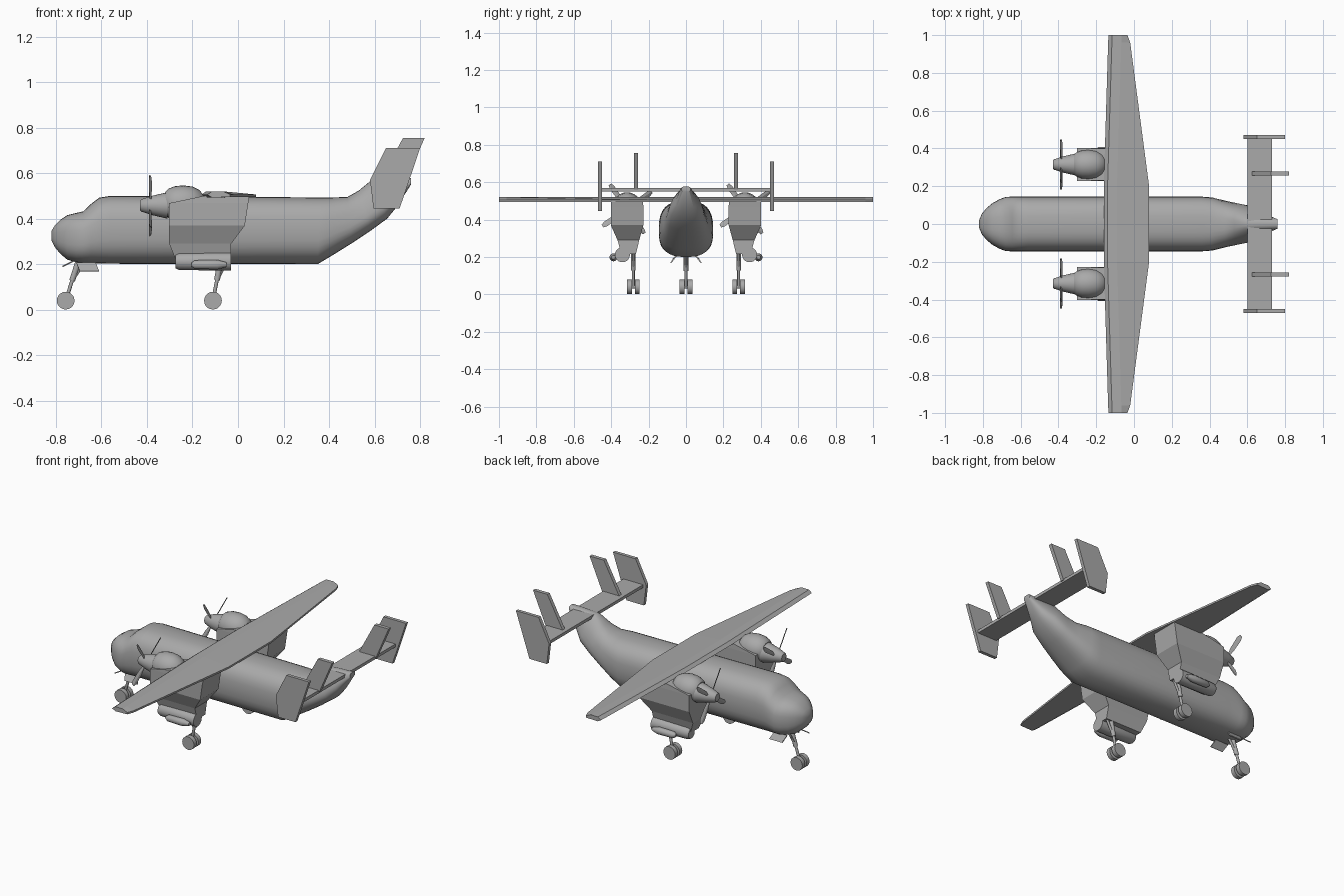
import bpy, bmesh, math
from mathutils import Vector, Matrix

if "Cube" in bpy.data.objects:
    bpy.data.objects.remove(bpy.data.objects["Cube"])

GREY = bpy.data.materials.new("airframe_grey")
GREY.use_nodes = True
COLOUR = (0.4, 0.4, 0.4, 1)
GREY.diffuse_color = COLOUR
GREY.node_tree.nodes["Principled BSDF"].inputs["Base Color"].default_value = COLOUR


def finish(name, bm, smooth=0):
    bmesh.ops.recalc_face_normals(bm, faces=bm.faces)
    mesh = bpy.data.meshes.new(name)
    bm.to_mesh(mesh)
    bm.free()
    mesh.materials.append(GREY)
    obj = bpy.data.objects.new(name, mesh)
    bpy.context.collection.objects.link(obj)
    if smooth:
        bpy.ops.object.select_all(action='DESELECT')
        obj.select_set(True)
        bpy.context.view_layer.objects.active = obj
        bpy.ops.object.shade_smooth_by_angle(angle=math.radians(smooth))
    return obj


def loft(name, rings, smooth=0):
    """Skin a list of equal-length closed rings and cap both ends."""
    bm = bmesh.new()
    loops = [[bm.verts.new(p) for p in ring] for ring in rings]
    n = len(loops[0])
    for a, b in zip(loops, loops[1:]):
        for i in range(n):
            j = (i + 1) % n
            bm.faces.new((a[i], a[j], b[j], b[i]))
    bm.faces.new(loops[0])
    bm.faces.new(loops[-1][::-1])
    return finish(name, bm, smooth)


def plate(name, outline, y, thick):
    """Extrude an x-z outline across y."""
    return loft(name, [[(x, y + s * thick / 2, z) for x, z in outline] for s in (-1, 1)])


def rod(name, start, end, r1, r2=None, sides=12, smooth=40):
    a, b = Vector(start), Vector(end)
    bm = bmesh.new()
    turn = (b - a).to_track_quat('Z', 'Y').to_matrix().to_4x4()
    bmesh.ops.create_cone(bm, cap_ends=True, segments=sides, radius1=r1,
                          radius2=r1 if r2 is None else r2, depth=(b - a).length,
                          matrix=Matrix.Translation((a + b) / 2) @ turn)
    return finish(name, bm, smooth)


def spun(name, profile, y, z, sides=24, smooth=35):
    """Round body along x from (x, radius) pairs."""
    return loft(name, [[(x, y + r * math.cos(i * math.tau / sides),
                         z + r * math.sin(i * math.tau / sides)) for i in range(sides)]
                       for x, r in profile], smooth)


# Fuselage: top x, top z, bottom x, bottom z, half width, width kept at the top
STATIONS = [
    (-.82, .345, -.82, .305, .02, 1), (-.805, .37, -.805, .275, .055, 1),
    (-.78, .395, -.78, .245, .085, 1), (-.75, .415, -.75, .22, .11, 1),
    (-.71, .425, -.71, .208, .132, 1), (-.68, .432, -.68, .205, .143, 1),
    (-.645, .465, -.645, .204, .145, 1), (-.61, .492, -.61, .203, .145, 1),
    (-.56, .5, -.56, .202, .145, 1), (.36, .493, .35, .2, .145, 1),
    (.41, .493, .42, .242, .143, .95), (.48, .495, .5, .292, .128, .8),
    (.53, .523, .58, .345, .118, .6), (.585, .568, .655, .4, .105, .4),
    (.65, .575, .7, .455, .065, .5), (.76, .578, .76, .55, .025, 1)]


def hull_ring(xt, zt, xb, zb, w, top, sides=32):
    ring = []
    for i in range(sides):
        a = math.tau * i / sides
        c, s = math.cos(a), math.sin(a)
        u = math.copysign(abs(c) ** .75, c)
        v = (1 + math.copysign(abs(s) ** .75, s)) / 2
        ring.append((xb + (xt - xb) * v, w * u * (1 + (top - 1) * v ** 1.5), zb + (zt - zb) * v))
    return ring


loft("fuselage", [hull_ring(*s) for s in STATIONS], 35)

# Wing: span position, leading edge, trailing edge
wing_rings = []
for y, le, te in [(-1, -.135, -.035), (-.96, -.137, -.02), (-.2, -.16, .08),
                  (.2, -.16, .08), (.96, -.137, -.02), (1, -.135, -.035)]:
    wing_rings.append([(le, y, .505), (le + .02, y, .52), (le + .07, y, .52),
                       (te, y, .506), (te, y, .495), (le + .02, y, .493)])
loft("wing", wing_rings)

# Tailplane and four fins
plate("tailplane", [(.6, .55), (.6, .568), (.73, .568), (.73, .55)], 0, .92)
for side, label in ((1, "left"), (-1, "right")):
    plate(label + "_outer_fin", [(.58, .57), (.65, .71), (.8, .71), (.71, .445), (.595, .445)],
          side * .46, .02)
    plate(label + "_inner_fin", [(.62, .56), (.725, .755), (.82, .755), (.735, .56)],
          side * .268, .022)


def wheel_pair(name, x, y):
    for s in (-1, 1):
        rod(name + "_wheel", (x, y + s * .008, .04), (x, y + s * .034, .04), .039, sides=20)
    rod(name + "_axle", (x, y - .03, .04), (x, y + .03, .04), .009)


def leg(name, x_top, z_top, x, y):
    mid = Vector((x_top, y, z_top)).lerp(Vector((x, y, .04)), .5)
    rod(name + "_upper_leg", (x_top, y, z_top), mid, .013)
    rod(name + "_lower_leg", mid, (x, y, .04), .008)
    rod(name + "_brace", (x_top + .03, y, z_top), mid, .007)
    wheel_pair(name, x, y)


# Nose gear with splayed doors and probes
leg("nose_gear", -.7, .215, -.757, 0)
for s in (-1, 1):
    loft("nose_gear_door", [[(x, s * .05, .205), (x, s * .057, .208),
                             (x + .015, s * .084, .17), (x + .015, s * .078, .167)]
                            for x in (-.71, -.625)])
    rod("nose_probe", (-.72, s * .04, .215), (-.77, s * .07, .19), .003)


def blade(name, x, y, z, angle):
    """Tapered, pitched propeller blade."""
    out = Vector((0, math.cos(angle), math.sin(angle)))
    across = Vector((0, -out.z, out.y)) * .85 + Vector((.4, 0, 0))
    hub, rings = Vector((x, y, z)), []
    for r, w in ((.03, .008), (.075, .015), (.14, .017), (.16, .01)):
        rings.append([hub + out * r + across * (w * a) + Vector((b * .003, 0, 0))
                      for a, b in ((-1, 0), (0, 1), (1, 0), (0, -1))])
    loft(name, rings)


# Engines, nacelles, pods and main gear on each side
for side, label in ((1, "left"), (-1, "right")):
    y = side * .315
    spun(label + "_spinner", [(-.43, .022), (-.425, .027), (-.375, .043), (-.31, .058)], y, .458)
    spun(label + "_cowling", [(-.318, .05), (-.305, .064), (-.275, .075), (-.24, .078),
                              (-.2, .073), (-.17, .058), (-.155, .04)], y, .468)
    for k in range(4):
        blade(label + "_propeller_blade", -.385, y, .457, math.radians(35 + 90 * k))

    # Nacelle body tapering down to the gear bay: z, front, rear, inner y, outer y
    loft(label + "_nacelle", [
        [(f, side * i, z), (r, side * i, z), (r, side * o, z), (f, side * o, z)]
        for z, f, r, i, o in ((.5, -.15, .05, .23, .4), (.468, -.302, .045, .228, .402),
                              (.37, -.302, .03, .228, .402), (.29, -.302, -.03, .25, .366),
                              (.215, -.302 + .03, -.03, .268, .345))])
    spun(label + "_gear_pod", [(-.275, .03), (-.26, .037), (-.1, .04), (-.03, .04)],
         side * .34, .212)
    spun(label + "_side_pod", [(-.205, .008), (-.19, .019), (-.09, .021), (-.05, .01)],
         side * .388, .198, 16)
    leg(label + "_main_gear", -.075, .22, -.11, side * .282)
